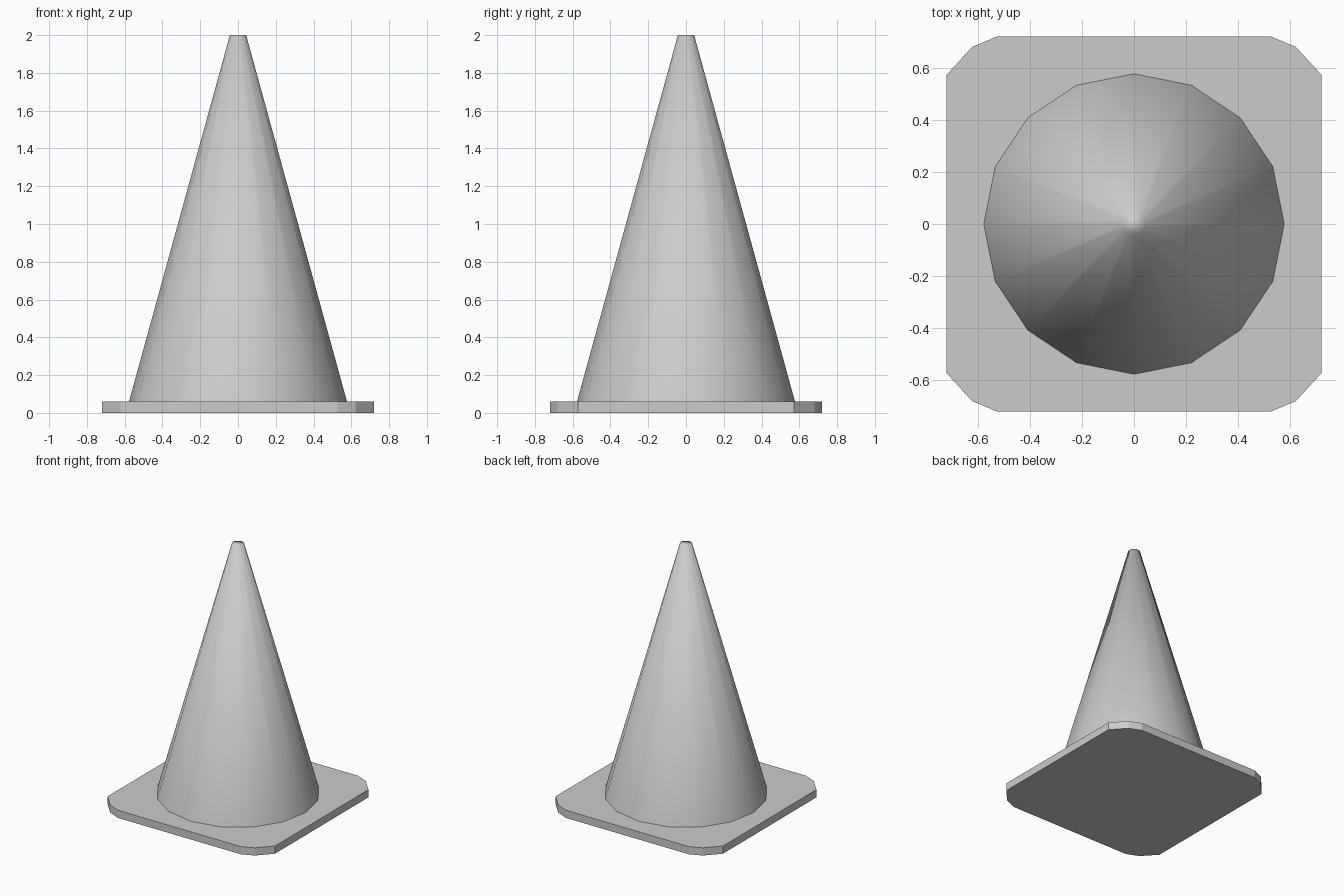
import bpy
import bmesh

cube = bpy.data.objects.get("Cube")
if cube:
    bpy.data.objects.remove(cube, do_unlink=True)

BASE_TOP = 0.06
HEIGHT = 2.0

# Single plain grey
grey = bpy.data.materials.new("plain_grey")
grey.use_nodes = True
color = (0.6, 0.6, 0.6, 1.0)
grey.diffuse_color = color
grey.node_tree.nodes["Principled BSDF"].inputs["Base Color"].default_value = color


def add_object(name, bm, smooth):
    bmesh.ops.recalc_face_normals(bm, faces=bm.faces)
    for face in bm.faces:
        face.smooth = smooth
    mesh = bpy.data.meshes.new(name)
    bm.to_mesh(mesh)
    bm.free()
    mesh.materials.append(grey)
    obj = bpy.data.objects.new(name, mesh)
    bpy.context.collection.objects.link(obj)
    return obj


# Square base plate with two-step clipped corners
corner = [(0.72, 0.573), (0.622, 0.68), (0.527, 0.72)]
outline = []
for sx, sy in ((1, 1), (-1, 1), (-1, -1), (1, -1)):
    points = corner if sx * sy > 0 else corner[::-1]
    outline += [(sx * x, sy * y) for x, y in points]

bm = bmesh.new()
bottom = bm.faces.new([bm.verts.new((x, y, 0)) for x, y in outline])
raised = bmesh.ops.extrude_face_region(bm, geom=[bottom], use_keep_orig=True)
top_verts = [v for v in raised["geom"] if isinstance(v, bmesh.types.BMVert)]
bmesh.ops.translate(bm, verts=top_verts, vec=(0, 0, BASE_TOP))
add_object("base_plate", bm, smooth=False)

# Sixteen-sided tapered body, smooth over its narrow tip
bm = bmesh.new()
bmesh.ops.create_cone(bm, cap_ends=True, segments=16, radius1=0.577,
                      radius2=0.043, depth=HEIGHT - BASE_TOP)
bmesh.ops.translate(bm, verts=bm.verts, vec=(0, 0, (HEIGHT + BASE_TOP) / 2))
underside = [f for f in bm.faces if f.calc_center_median().z < BASE_TOP + 0.01]
bmesh.ops.delete(bm, geom=underside, context="FACES_ONLY")
add_object("cone_body", bm, smooth=True)
